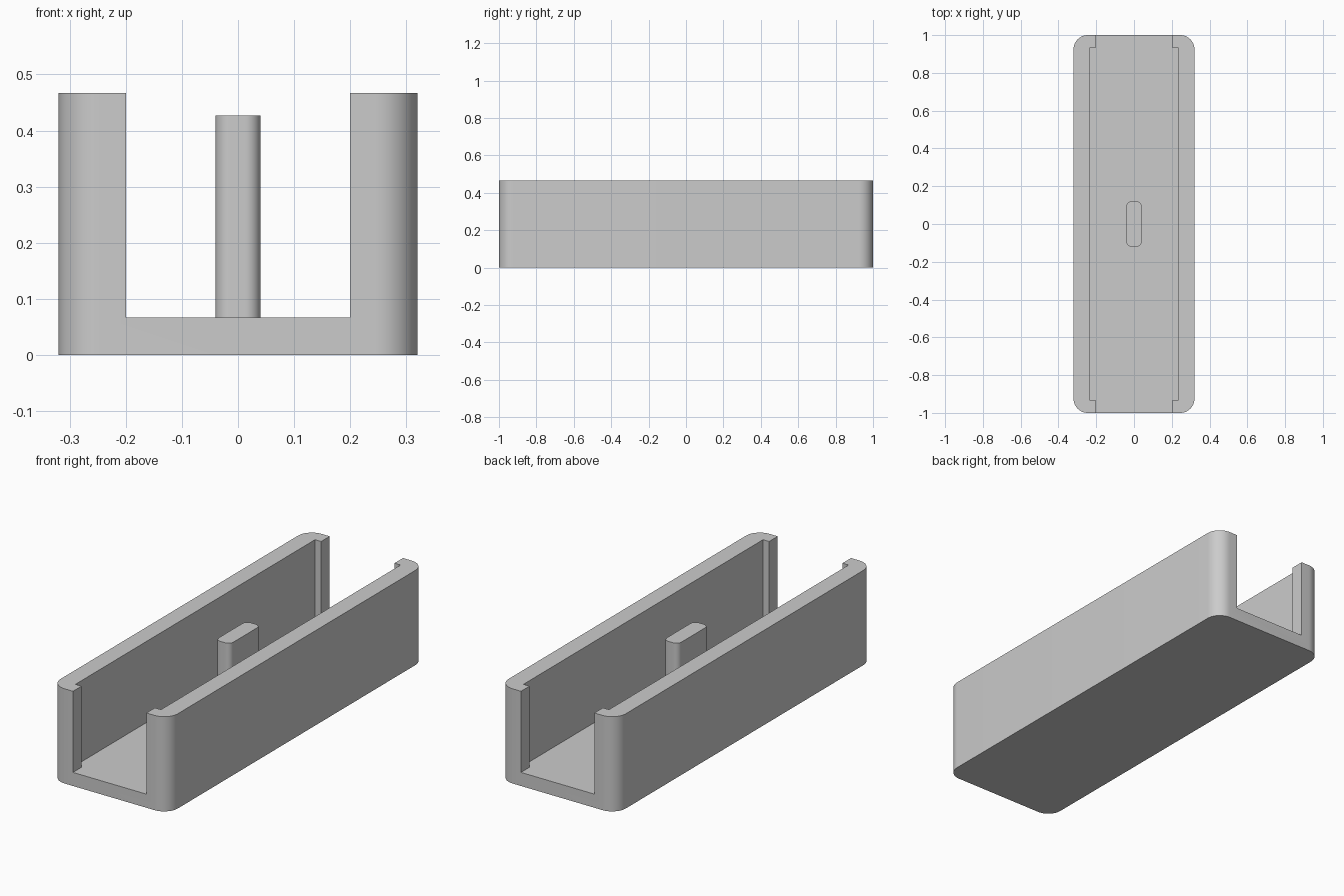
import bpy, bmesh, math

if "Cube" in bpy.data.objects:
    bpy.data.objects.remove(bpy.data.objects["Cube"])


def prism(name, outline, z0, z1):
    """Extrude a flat outline between two heights."""
    bm = bmesh.new()
    face = bm.faces.new([bm.verts.new((x, y, z0)) for x, y in outline])
    ext = bmesh.ops.extrude_face_region(bm, geom=[face])
    for v in ext["geom"]:
        if isinstance(v, bmesh.types.BMVert):
            v.co.z = z1
    bmesh.ops.recalc_face_normals(bm, faces=bm.faces)
    mesh = bpy.data.meshes.new(name)
    bm.to_mesh(mesh)
    bm.free()
    obj = bpy.data.objects.new(name, mesh)
    bpy.context.collection.objects.link(obj)
    return obj


def rounded_rect(hx, hy, r, seg=12):
    pts = []
    for i, (sx, sy) in enumerate([(1, 1), (-1, 1), (-1, -1), (1, -1)]):
        for k in range(seg + 1):
            a = math.pi / 2 * (i + k / seg)
            pts.append((sx * (hx - r) + r * math.cos(a),
                        sy * (hy - r) + r * math.sin(a)))
    return pts


def smooth(obj):
    bpy.ops.object.select_all(action='DESELECT')
    obj.select_set(True)
    bpy.context.view_layer.objects.active = obj
    bpy.ops.object.shade_smooth_by_angle(angle=math.radians(30))


FLOOR = 0.067

# Channel body: rounded block
body = prism("channel_body", rounded_rect(0.32, 1.0, 0.075), 0, 0.467)

# Cutter: wide pocket with narrower openings through both ends
quarter = [(0.2333, 0.9333), (0.2, 0.9333), (0.2, 1.1)]
right_top = quarter
left_top = [(-x, y) for x, y in reversed(quarter)]
left_bottom = [(-x, -y) for x, y in quarter]
right_bottom = [(x, -y) for x, y in reversed(quarter)]
cutter = prism("pocket_cutter",
               right_top + left_top + left_bottom + right_bottom, FLOOR, 0.6)
cutter.hide_render = True

cut = body.modifiers.new("pocket", 'BOOLEAN')
cut.operation = 'DIFFERENCE'
cut.solver = 'EXACT'
cut.object = cutter
bpy.context.view_layer.objects.active = body
bpy.ops.object.modifier_apply(modifier=cut.name)
bpy.data.objects.remove(cutter)
smooth(body)

# Centre post standing on the floor
post = prism("centre_post", rounded_rect(0.04, 0.12, 0.027), FLOOR, 0.427)
smooth(post)
